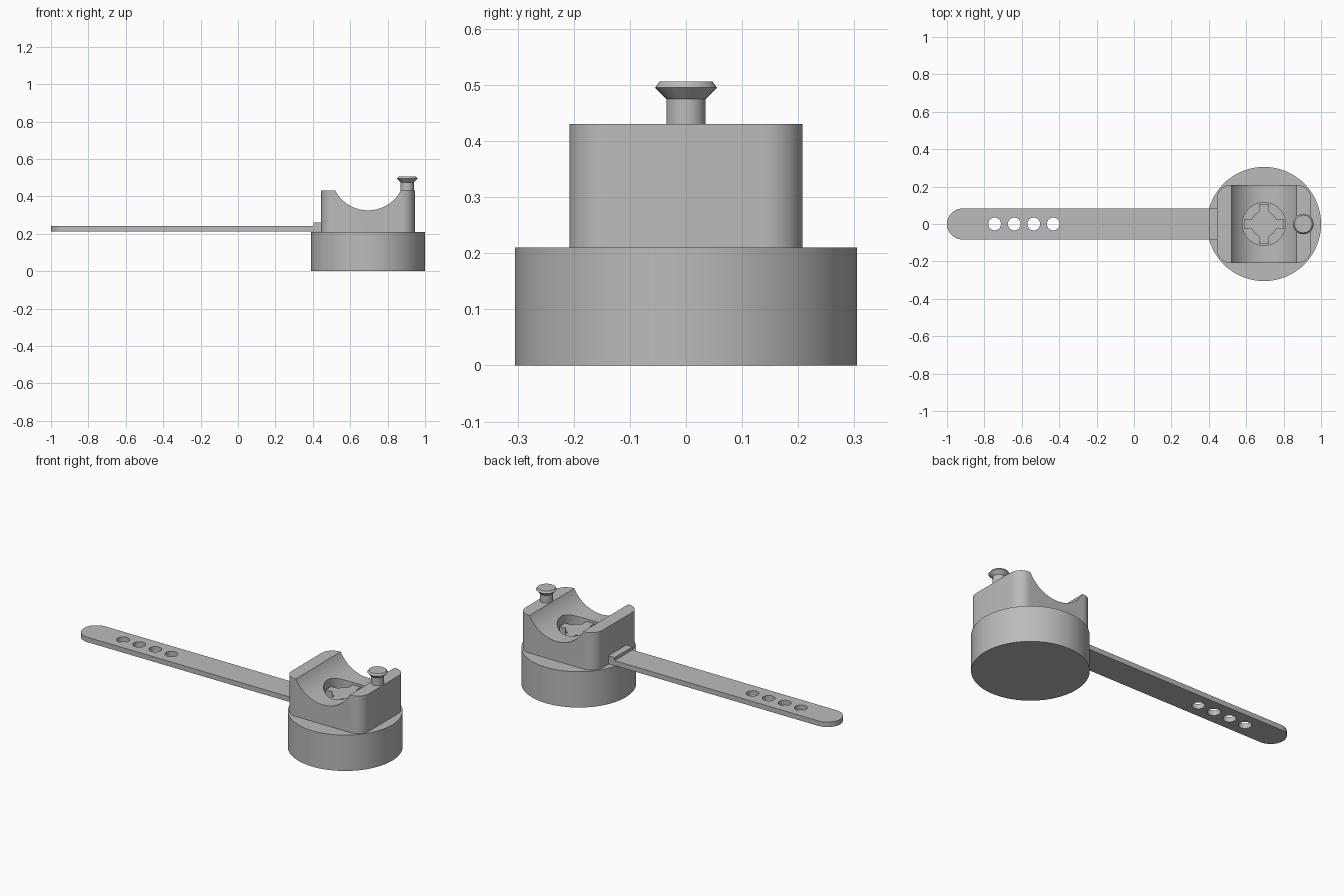
import bpy, bmesh
from math import cos, sin, pi
from mathutils import Matrix, Vector

if "Cube" in bpy.data.objects:
    bpy.data.objects.remove(bpy.data.objects["Cube"], do_unlink=True)

grey = bpy.data.materials.new("plain grey")
grey.use_nodes = True
COLOUR = (0.5, 0.5, 0.5, 1)
grey.diffuse_color = COLOUR
grey.node_tree.nodes["Principled BSDF"].inputs["Base Color"].default_value = COLOUR

CX = 0.695      # axis of the base and mount


def finish(name, bm):
    bmesh.ops.recalc_face_normals(bm, faces=bm.faces[:])
    mesh = bpy.data.meshes.new(name)
    bm.to_mesh(mesh)
    bm.free()
    mesh.materials.append(grey)
    obj = bpy.data.objects.new(name, mesh)
    bpy.context.collection.objects.link(obj)
    return obj


def prism(name, outline, z0, z1):
    bm = bmesh.new()
    face = bm.faces.new([bm.verts.new((x, y, z0)) for x, y in outline])
    new = bmesh.ops.extrude_face_region(bm, geom=[face])["geom"]
    bmesh.ops.translate(bm, vec=(0, 0, z1 - z0),
                        verts=[v for v in new if isinstance(v, bmesh.types.BMVert)])
    return finish(name, bm)


def arc(x, y, r, a0, a1, n):
    return [(x + r * cos(a0 + (a1 - a0) * i / n), y + r * sin(a0 + (a1 - a0) * i / n))
            for i in range(n + 1)]


def disc(name, x, r, z0, z1, n=64):
    return prism(name, arc(x, 0, r, 0, 2 * pi, n)[:-1], z0, z1)


def box(name, x0, x1, y, z0, z1):
    return prism(name, [(x0, -y), (x1, -y), (x1, y), (x0, y)], z0, z1)


def cut(obj, cutters):
    # Bake each boolean, then discard its cutter
    for cutter in cutters:
        cutter.hide_render = True
        mod = obj.modifiers.new("cut", 'BOOLEAN')
        mod.operation = 'DIFFERENCE'
        mod.solver = 'EXACT'
        mod.object = cutter
    bpy.context.view_layer.update()
    deps = bpy.context.evaluated_depsgraph_get()
    mesh = bpy.data.meshes.new_from_object(obj.evaluated_get(deps))
    obj.modifiers.clear()
    obj.data = mesh
    for cutter in cutters:
        bpy.data.objects.remove(cutter, do_unlink=True)


parts = []

# Round base
parts.append(disc("base", CX, 0.305, 0, 0.21, 96))

# Rounded block with a saddle groove and a round socket
HX, HY, R = 0.25, 0.208, 0.07
outline = []
for k, (sx, sy) in enumerate([(1, 1), (-1, 1), (-1, -1), (1, -1)]):
    outline += arc(CX + sx * (HX - R), sy * (HY - R), R, k * pi / 2, (k + 1) * pi / 2, 10)
block = prism("saddle_block", outline, 0.21, 0.43)
groove = disc("groove_cutter", 0, 0.198, -0.4, 0.4, 96)
groove.matrix_world = Matrix.Translation(Vector((CX, 0, 0.523))) @ Matrix.Rotation(pi / 2, 4, 'X')
socket = disc("socket_cutter", CX, 0.115, 0.25, 0.6)
cut(block, [groove, socket])
parts.append(block)

# Socket plug with four lugs, drawn as one cross-shaped outline
lugged = []
for k in range(4):
    a = k * pi / 2
    for u, v in [(0.108, -0.026), (0.108, 0.026)]:
        lugged.append((CX + u * cos(a) - v * sin(a), u * sin(a) + v * cos(a)))
    lugged += arc(CX, 0, 0.07, a + 0.38, a + pi / 2 - 0.38, 10)
parts.append(prism("socket_plug", lugged, 0.25, 0.315))

# Strap with a round end and four holes
strap = prism("strap", arc(-0.917, 0, 0.083, pi / 2, 3 * pi / 2, 24)
              + [(0.45, -0.083), (0.45, 0.083)], 0.213, 0.242)
cut(strap, [disc("hole_cutter", -0.745 + 0.1045 * i, 0.034, 0.1, 0.4, 32) for i in range(4)])
parts.append(strap)
parts.append(box("strap_root", 0.405, 0.45, 0.083, 0.213, 0.26))

# Retaining pin, turned from a profile
bm = bmesh.new()
profile = [(0, 0.42), (0.035, 0.42), (0.035, 0.475), (0.055, 0.495), (0.047, 0.506), (0, 0.506)]
points = [bm.verts.new((0.905 + r, 0, z)) for r, z in profile]
edges = [bm.edges.new(pair) for pair in zip(points, points[1:])]
bmesh.ops.spin(bm, geom=points + edges, cent=(0.905, 0, 0), axis=(0, 0, 1),
               angle=2 * pi, steps=40)
bmesh.ops.remove_doubles(bm, verts=bm.verts[:], dist=0.0001)
parts.append(finish("retaining_pin", bm))

# Smooth curved walls, keep edges sharp
bpy.ops.object.select_all(action='DESELECT')
for part in parts:
    part.select_set(True)
bpy.context.view_layer.objects.active = parts[0]
bpy.ops.object.shade_smooth_by_angle(angle=0.5)
